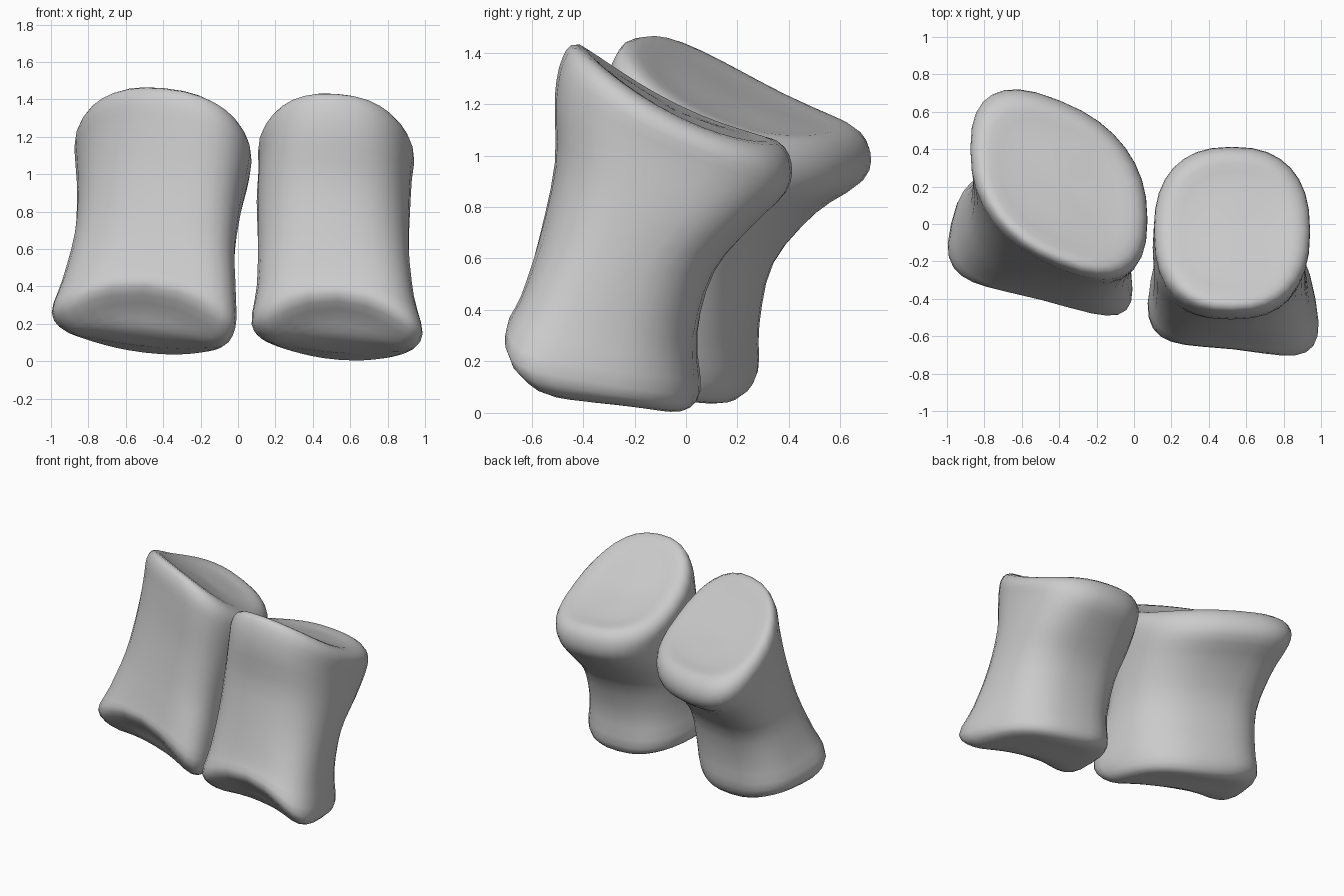
import bpy, bmesh, math
from mathutils import Vector

cube = bpy.data.objects.get("Cube")
if cube:
    bpy.data.objects.remove(cube)

SIDES, STEPS = 32, 3

bone_mat = bpy.data.materials.new("bone grey")
bone_mat.use_nodes = True
GREY = (0.6, 0.6, 0.6, 1)
bone_mat.diffuse_color = GREY
bone_mat.node_tree.nodes["Principled BSDF"].inputs["Base Color"].default_value = GREY


def spow(value, n):
    """Signed power for rounded-square outlines."""
    return math.copysign(abs(value) ** (2 / n), value)


def section(profile, shape, tilt, scale=1.0):
    """One tilted, sheared ring: front, back and side limits plus shape terms."""
    yf, zf, yb, zb, xl, xr, shear = profile
    n, arch, notch, lift, sag, taper = shape
    ring = []
    for i in range(SIDES):
        a = math.tau * i / SIDES
        u, v = spow(math.cos(a), n) * scale, spow(math.sin(a), n) * scale
        dx = u * (xr - xl) / 2 * (1 - taper * (v + 0.4))
        y = (yf + yb) / 2 + v * (yb - yf) / 2 + shear * dx
        z = (zf + zb) / 2 + v * (zb - zf) / 2 + lift * u * u - sag * (1 - v * v) + tilt * u
        if v < 0:
            # Saddle between the two front lobes
            y += notch * v * v * (1 - u * u)
            z += arch * v * v * (1 - u * u)
        ring.append(Vector(((xl + xr) / 2 + dx, y, z)))
    return ring


def blend(a, b, c, d, t):
    """Smooth curve between b and c."""
    return 0.5 * (2 * b + (c - a) * t + (2 * a - 5 * b + 4 * c - d) * t ** 2
                  + (3 * b - a - 3 * c + d) * t ** 3)


# Outline squareness, front arch and notch, edge lift, top sag, rear taper; bottom to top
SHAPES = [
    (2.7, 0.16, 0.08, 0.03, 0, 0.16), (2.8, 0.14, 0.08, 0, 0, 0.16),
    (2.7, 0.05, 0.04, 0, 0, 0.10), (2.6, 0, 0, 0, 0, 0.04), (2.6, 0, 0, 0, 0.02, 0),
    (2.5, 0, 0, 0, 0.04, 0), (2.4, 0, 0, 0, 0.06, 0), (2.4, 0, 0, 0, 0.07, 0),
]


def make_bone(name, tilt, profiles):
    trios = [(p, s, tilt) for p, s in zip(profiles, SHAPES)]
    # Underside, shaft and hollow top as one run of rings
    rings = [section(*trios[0], k) for k in (0.05, 0.6)]
    rings += [section(*t) for t in trios]
    rings += [section(*trios[-1], k) for k in (0.65, 0.05)]
    last = len(rings) - 1
    bm = bmesh.new()
    loops = []
    for i in range(last):
        near = [rings[max(0, min(last, j))] for j in range(i - 1, i + 3)]
        for s in range(STEPS):
            loops.append([bm.verts.new(blend(*p, s / STEPS)) for p in zip(*near)])
    loops.append([bm.verts.new(p) for p in rings[last]])
    for low, high in zip(loops, loops[1:]):
        for i in range(SIDES):
            j = (i + 1) % SIDES
            bm.faces.new((low[i], low[j], high[j], high[i]))
    bm.faces.new(loops[0][::-1])
    bm.faces.new(loops[-1])
    bmesh.ops.recalc_face_normals(bm, faces=bm.faces)
    for face in bm.faces:
        face.smooth = True
    mesh = bpy.data.meshes.new(name)
    bm.to_mesh(mesh)
    bm.free()
    mesh.materials.append(bone_mat)
    obj = bpy.data.objects.new(name, mesh)
    bpy.context.collection.objects.link(obj)


# Rows: front y, front z, back y, back z, side x limits, shear
make_bone("left_bone", -0.025, [
    (-0.66, 0.08, -0.01, 0.01, 0.14, 0.93, -0.10),
    (-0.75, 0.22, 0.05, 0.08, 0.06, 1.00, -0.11),
    (-0.67, 0.42, 0.04, 0.30, 0.09, 0.95, -0.08),
    (-0.57, 0.68, 0.11, 0.55, 0.10, 0.92, -0.04),
    (-0.51, 0.97, 0.26, 0.73, 0.10, 0.92, 0),
    (-0.51, 1.23, 0.39, 0.86, 0.11, 0.93, 0),
    (-0.48, 1.38, 0.41, 0.97, 0.11, 0.94, 0),
    (-0.42, 1.43, 0.36, 1.05, 0.17, 0.88, 0),
])
make_bone("right_bone", -0.04, [
    (-0.39, 0.11, 0.19, 0.05, -0.93, -0.07, -0.24),
    (-0.48, 0.26, 0.25, 0.14, -1.01, 0.00, -0.25),
    (-0.43, 0.44, 0.25, 0.32, -0.95, 0.00, -0.27),
    (-0.34, 0.70, 0.30, 0.56, -0.88, -0.01, -0.30),
    (-0.28, 1.00, 0.46, 0.76, -0.86, 0.02, -0.35),
    (-0.25, 1.26, 0.63, 0.88, -0.87, 0.06, -0.40),
    (-0.23, 1.40, 0.66, 0.99, -0.87, 0.07, -0.40),
    (-0.17, 1.46, 0.60, 1.08, -0.81, 0.02, -0.40),
])
